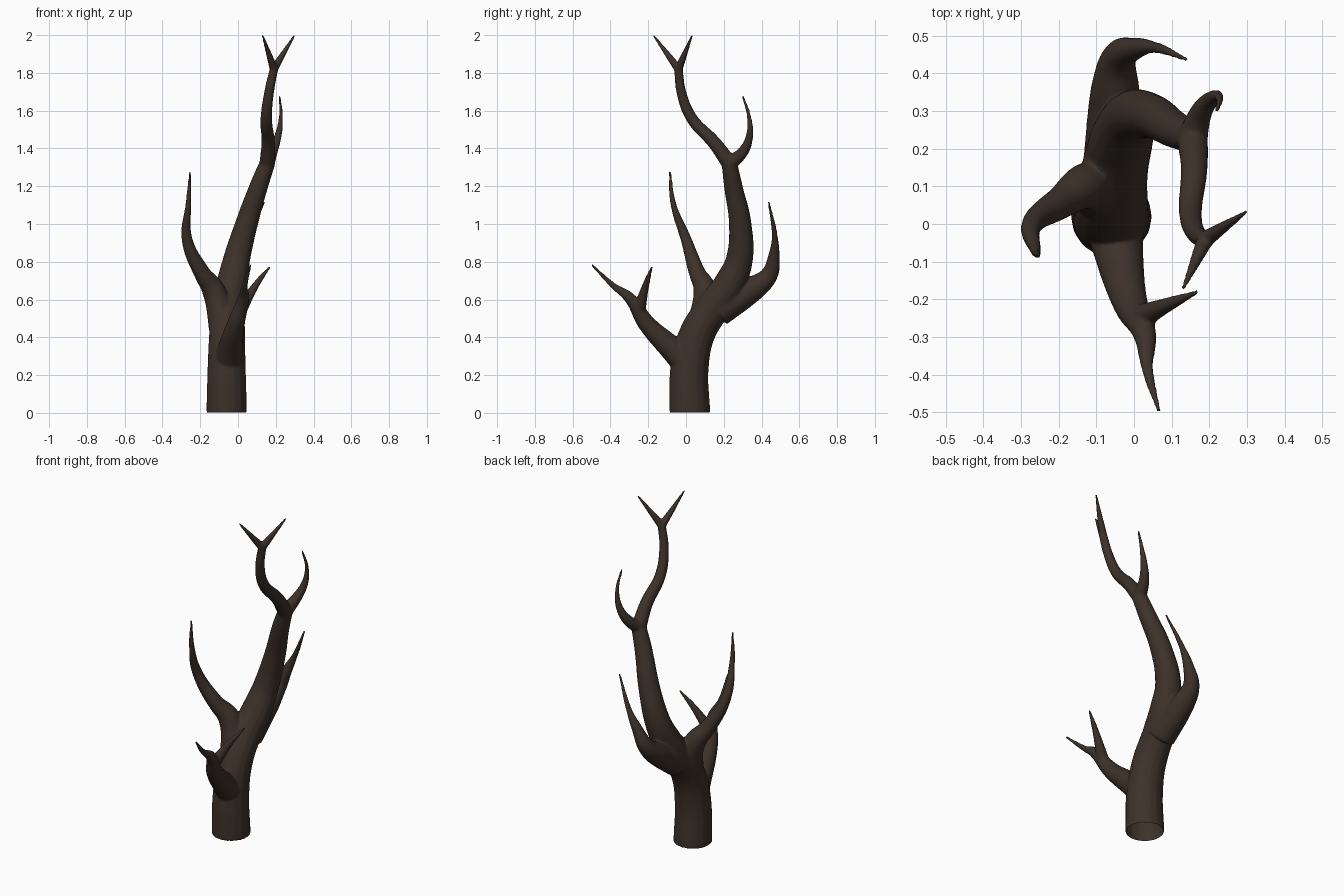
import bpy
import bmesh
from mathutils import Vector

cube = bpy.data.objects.get("Cube")
if cube:
    bpy.data.objects.remove(cube, do_unlink=True)

bark = bpy.data.materials.new("dark_brown")
bark.use_nodes = True
brown = (.047, .031, .023, 1)
bark.diffuse_color = brown
shader = bark.node_tree.nodes["Principled BSDF"]
shader.inputs["Base Color"].default_value = brown
shader.inputs["Roughness"].default_value = .8

TIP = .0065
TAPER = 1.3
limbs = []


def limb(name, start_radius, end_radius, *points):
    """Rounded tube through the points, tapering from start to end."""
    curve = bpy.data.curves.new(name, "CURVE")
    curve.dimensions = "3D"
    curve.bevel_depth = 1
    curve.bevel_resolution = 6
    curve.resolution_u = 8
    curve.use_fill_caps = True
    spline = curve.splines.new("BEZIER")
    last = len(points) - 1
    spline.bezier_points.add(last)
    for index, (knot, place) in enumerate(zip(spline.bezier_points, points)):
        remaining = (1 - index / last) ** TAPER
        knot.co = place
        knot.radius = end_radius + (start_radius - end_radius) * remaining
        knot.handle_left_type = knot.handle_right_type = "AUTO"
    obj = bpy.data.objects.new(name, curve)
    bpy.context.collection.objects.link(obj)
    limbs.append(obj)


# places where limbs meet
crown = Vector((-.035, .22, .66))
upper_fork = Vector((.155, .23, 1.32))
top_fork = Vector((.19, -.04, 1.82))

# main stem, from the cut base to the top fork
limb("trunk", .108, .086,
     (-.06, .02, 0), (-.06, .02, .25), (-.058, .06, .42), (-.052, .14, .55), crown)
limb("main_beam", .086, .042,
     crown, (-.01, .28, .8), (.045, .287, 1), (.11, .25, 1.2), upper_fork)
limb("upper_beam", .042, .023,
     upper_fork, (.16, .15, 1.43), (.15, .03, 1.56), (.165, -.025, 1.7), top_fork)

# forked tip
limb("top_front_tine", .023, TIP, top_fork, (.13, -.173, 2))
limb("top_back_tine", .023, TIP, top_fork, (.3, .033, 2))

# side tines
limb("upper_back_tine", .04, TIP,
     upper_fork, (.18, .3, 1.38), (.21, .335, 1.46), (.227, .335, 1.56), (.22, .3, 1.68))
limb("lower_back_tine", .085, TIP,
     (-.05, .17, .54), (-.05, .36, .66), (-.04, .44, .73),
     (0, .465, .83), (.05, .47, .93), (.14, .437, 1.12))
limb("right_tine", .08, TIP,
     (-.07, .07, .42), (-.13, .1, .65), (-.19, .06, .74),
     (-.27, 0, .92), (-.262, -.068, 1.11), (-.253, -.085, 1.28))
limb("front_tine", .085, TIP,
     (-.055, .03, .24), (-.04, -.08, .345), (-.01, -.21, .475),
     (.03, -.3, .61), (.035, -.38, .67), (.067, -.5, .785))
limb("front_fork_tine", .035, TIP,
     (.01, -.25, .54), (.1, -.21, .685), (.17, -.18, .775))

# merge the limbs into one branching body
bpy.ops.object.select_all(action="DESELECT")
for obj in limbs:
    obj.select_set(True)
bpy.context.view_layer.objects.active = limbs[0]
bpy.ops.object.convert(target="MESH")
bpy.ops.object.join()
body = bpy.context.object
body.name = body.data.name = "branching_antler"

# fuse the limbs, soften the joints, then lighten the mesh
fuse = body.modifiers.new("fuse", "REMESH")
fuse.mode = "VOXEL"
fuse.voxel_size = .006
soften = body.modifiers.new("soften", "SMOOTH")
soften.factor = .5
soften.iterations = 10
lighten = body.modifiers.new("lighten", "DECIMATE")
lighten.ratio = .3
for modifier in (fuse, soften, lighten):
    bpy.ops.object.modifier_apply(modifier=modifier.name)

# open the hollow base
bm = bmesh.new()
bm.from_mesh(body.data)
bm.normal_update()
base = [f for f in bm.faces if f.normal.z < -.8 and f.calc_center_median().z < .02]
bmesh.ops.delete(bm, geom=base, context="FACES")
bm.to_mesh(body.data)
bm.free()

body.data.materials.clear()
body.data.materials.append(bark)
bpy.ops.object.shade_smooth_by_angle(angle=.8)
